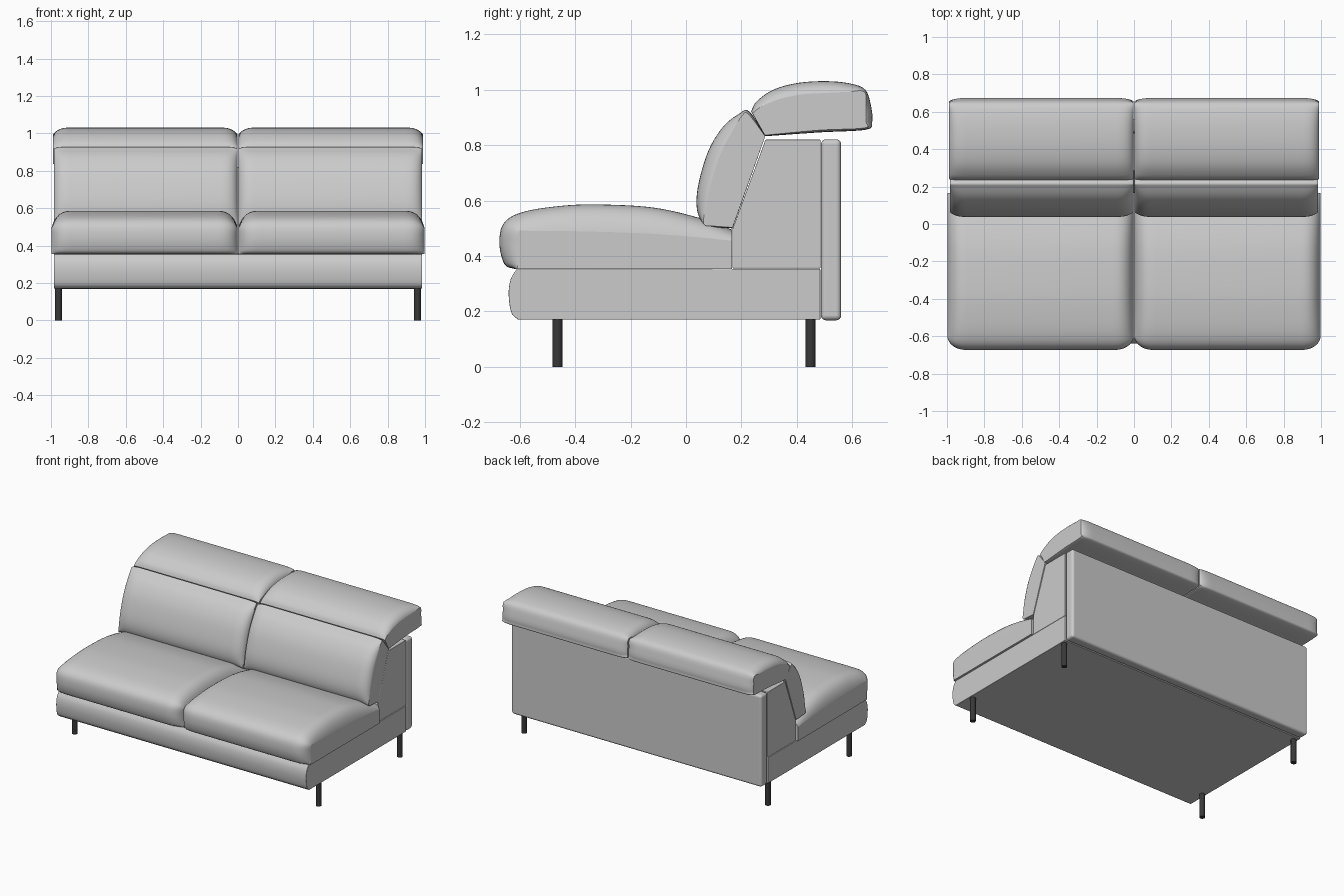
import bpy, bmesh, math
from mathutils import Vector

if "Cube" in bpy.data.objects:
    bpy.data.objects.remove(bpy.data.objects["Cube"])


def smooth_loop(rows, n=6):
    """Closed Catmull-Rom loop; the last value of each row flags a sharp corner."""
    pts = [Vector(r[:-1]) for r in rows]
    k, out = len(pts), []
    for i in range(k):
        j = (i + 1) % k
        p1, p2 = pts[i], pts[j]
        p0 = p1 if rows[i][-1] else pts[i - 1]
        p3 = p2 if rows[j][-1] else pts[(j + 1) % k]
        if rows[i][-1] and rows[j][-1]:
            out.append(p1)
            continue
        for s in range(n):
            t = s / n
            out.append(0.5 * (2 * p1 + (p2 - p0) * t + (2 * p0 - 5 * p1 + 4 * p2 - p3) * t ** 2
                              + (3 * p1 - p0 - 3 * p2 + p3) * t ** 3))
    return out


def loft(bm, sections):
    """Skin equal-length loops of 3D points and cap both ends."""
    rings = [[bm.verts.new(p) for p in s] for s in sections]
    k = len(rings[0])
    for a, b in zip(rings, rings[1:]):
        for i in range(k):
            bm.faces.new((a[i], a[(i + 1) % k], b[(i + 1) % k], b[i]))
    caps = [bm.faces.new(rings[0]), bm.faces.new(rings[-1])]
    bmesh.ops.recalc_face_normals(bm, faces=bm.faces)
    return caps


def finish(name, bm, seams=()):
    for f in bm.faces:
        f.smooth = True
    for e in bm.edges:
        e.smooth = e.calc_face_angle(0) < math.radians(38)
    for e in seams:
        e.smooth = False
    me = bpy.data.meshes.new(name)
    bm.to_mesh(me)
    bm.free()
    ob = bpy.data.objects.new(name, me)
    bpy.context.collection.objects.link(ob)
    return ob


def cushion(name, x0, x1, rows, r):
    """Puffy cushion: rows hold (full y, full z, side y, side z, corner)."""
    loop = smooth_loop(rows)
    n, d0 = 10, 0.04
    puff = lambda d: (1 - (1 - d) ** 2.5) ** 0.4
    steps = []
    for i in range(n + 1):
        d = d0 + (1 - d0) * (i / n) ** 2
        steps.append((r * (i / n) ** 2, (puff(d) - puff(d0)) / (1 - puff(d0))))
    stations = [(x0 + d, s) for d, s in steps] + [(x1 - d, s) for d, s in reversed(steps)]
    bm = bmesh.new()
    caps = loft(bm, [[(x, q[2] + (q[0] - q[2]) * s, q[3] + (q[1] - q[3]) * s) for q in loop]
                     for x, s in stations])
    ob = finish(name, bm, {e for f in caps for e in f.edges})
    ob.modifiers.new("mirror", 'MIRROR').use_clip = False
    return ob


def prism(name, hx, rows, bevel):
    """Side profile extruded across the width, with softened edges."""
    loop = smooth_loop(rows)
    bm = bmesh.new()
    loft(bm, [[(x, p[0], p[1]) for p in loop] for x in (-hx, hx)])
    edges = [e for e in bm.edges if e.calc_face_angle(0) > math.radians(40)]
    bmesh.ops.bevel(bm, geom=edges, offset=bevel, segments=4, profile=0.5, affect='EDGES')
    ob = finish(name, bm)
    ob.modifiers.new("normals", 'WEIGHTED_NORMAL').keep_sharp = True
    return ob


# Base with bulged front
prism("base", 0.985, [(-0.605, 0.17, 1), (-0.63, 0.195, 0), (-0.64, 0.26, 0), (-0.633, 0.315, 0),
                      (-0.61, 0.354, 1), (0.485, 0.354, 1), (0.485, 0.17, 1)], 0.004)

# Back frame with raked front
prism("back_frame", 0.983, [(0.167, 0.355, 1), (0.167, 0.495, 1), (0.287, 0.82, 1),
                            (0.486, 0.82, 1), (0.486, 0.355, 1)], 0.004)

# Upholstered rear panel
prism("rear_panel", 0.985, [(0.487, 0.168, 1), (0.487, 0.821, 1), (0.56, 0.821, 1),
                            (0.56, 0.168, 1)], 0.018)

# Seat cushions
cushion("seat_cushions", 0.002, 0.998, [
    (-0.62, 0.354, -0.61, 0.354, 1), (-0.655, 0.37, -0.606, 0.38, 0),
    (-0.673, 0.44, -0.604, 0.44, 0), (-0.660, 0.515, -0.604, 0.488, 0),
    (-0.595, 0.557, -0.56, 0.491, 0), (-0.46, 0.580, -0.43, 0.490, 0),
    (-0.32, 0.586, -0.30, 0.487, 0), (-0.12, 0.575, -0.12, 0.480, 0),
    (0.05, 0.537, 0.05, 0.467, 0), (0.166, 0.495, 0.166, 0.455, 1),
    (0.166, 0.354, 0.166, 0.354, 1)], 0.11)

# Back cushions
cushion("back_cushions", 0.004, 0.985, [
    (0.168, 0.500, 0.168, 0.503, 1), (0.10, 0.504, 0.10, 0.508, 0),
    (0.055, 0.527, 0.064, 0.516, 0), (0.038, 0.585, 0.072, 0.58, 0),
    (0.047, 0.67, 0.092, 0.67, 0), (0.083, 0.785, 0.128, 0.775, 0),
    (0.135, 0.868, 0.170, 0.855, 0), (0.19, 0.912, 0.203, 0.907, 0),
    (0.228, 0.922, 0.225, 0.912, 0), (0.286, 0.832, 0.286, 0.832, 1)], 0.09)

# Headrests
cushion("headrests", 0.004, 0.988, [
    (0.283, 0.832, 0.285, 0.836, 1), (0.235, 0.922, 0.240, 0.915, 1),
    (0.255, 0.958, 0.270, 0.938, 0), (0.315, 1.000, 0.330, 0.964, 0),
    (0.40, 1.024, 0.41, 0.982, 0), (0.50, 1.031, 0.50, 0.988, 0),
    (0.59, 1.023, 0.58, 0.992, 0), (0.647, 1.000, 0.643, 0.993, 0),
    (0.668, 0.940, 0.649, 0.94, 0), (0.672, 0.885, 0.650, 0.885, 0),
    (0.650, 0.856, 0.642, 0.862, 0), (0.48, 0.846, 0.48, 0.854, 0)], 0.09)

# Legs
dark = bpy.data.materials.new("dark_metal")
dark.diffuse_color = (0.04, 0.04, 0.04, 1)
dark.use_nodes = True
dark.node_tree.nodes["Principled BSDF"].inputs["Base Color"].default_value = dark.diffuse_color
for label, y in (("front", -0.464), ("rear", 0.449)):
    for side, x in (("left", -0.96), ("right", 0.96)):
        bm = bmesh.new()
        bmesh.ops.create_cone(bm, cap_ends=True, segments=24, radius1=0.0185, radius2=0.0185, depth=0.172)
        bmesh.ops.translate(bm, verts=bm.verts, vec=(x, y, 0.086))
        leg = finish(f"{label}_leg_{side}", bm)
        leg.data.materials.append(dark)
